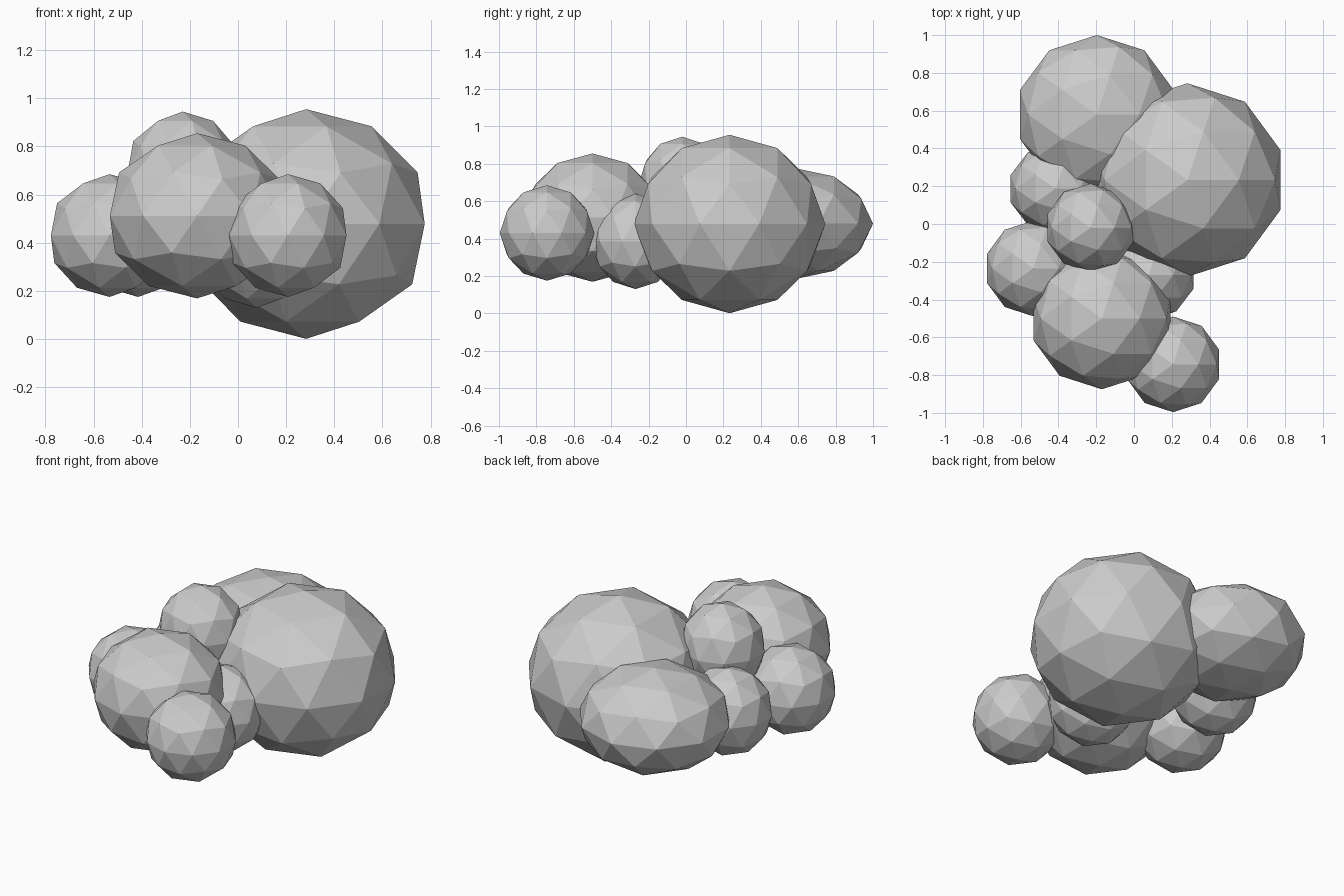
import bpy

# Low-poly cloud of stretched icospheres: name, centre, radii
PUFFS = [
    ("large_puff", (0.283, 0.233, 0.478), (0.518, 0.512, 0.477)),
    ("back_puff", (-0.197, 0.580, 0.480), (0.428, 0.420, 0.297)),
    ("front_puff", (-0.170, -0.500, 0.512), (0.381, 0.375, 0.343)),
    ("front_right_small_puff", (0.207, -0.743, 0.430), (0.256, 0.253, 0.255)),
    ("left_small_puff", (-0.534, -0.235, 0.430), (0.256, 0.253, 0.255)),
    ("top_small_puff", (-0.230, -0.020, 0.687), (0.241, 0.234, 0.258)),
    ("back_left_small_puff", (-0.415, 0.187, 0.430), (0.250, 0.238, 0.255)),
    ("middle_right_small_puff", (0.077, -0.270, 0.385), (0.250, 0.238, 0.255)),
]

for name, centre, radii in PUFFS:
    bpy.ops.mesh.primitive_ico_sphere_add(subdivisions=2, radius=1, location=centre)
    puff = bpy.context.object
    puff.name = name
    puff.scale = radii
    bpy.ops.object.transform_apply(location=False, rotation=False, scale=True)
    bpy.ops.object.shade_flat()
